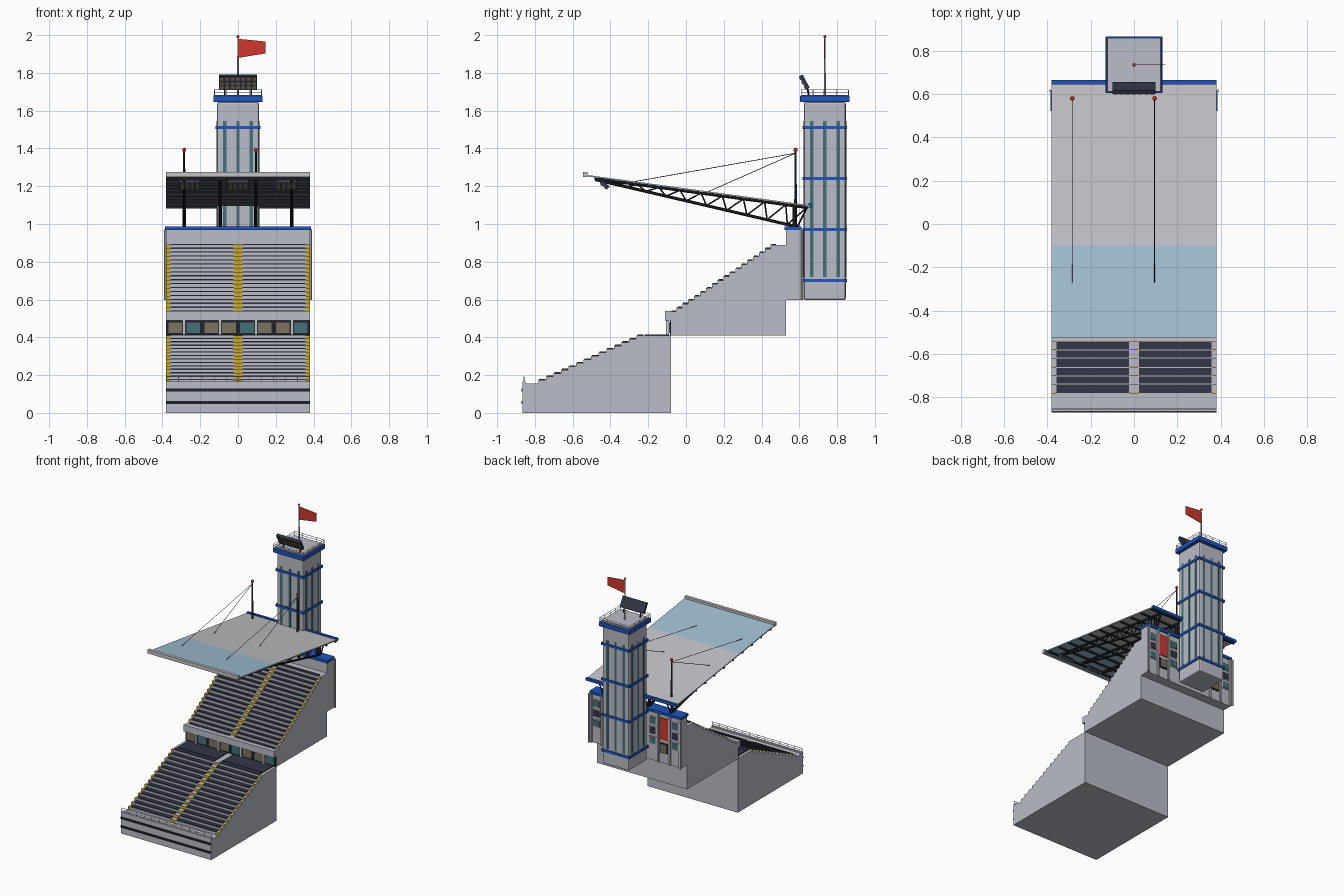
import bpy
import bmesh
from math import radians
from mathutils import Matrix, Vector

default_cube = bpy.data.objects.get("Cube")
if default_cube:
    bpy.data.objects.remove(default_cube, do_unlink=True)


def material(name, color):
    mat = bpy.data.materials.new(name)
    mat.use_nodes = True
    mat.diffuse_color = (*color, 1)
    shader = mat.node_tree.nodes["Principled BSDF"]
    shader.inputs["Base Color"].default_value = (*color, 1)
    shader.inputs["Roughness"].default_value = 0.8
    return mat


concrete = material("concrete grey", (.49, .51, .57))
steel = material("pale steel", (.55, .55, .58))
black = material("black steel", (.014, .016, .021))
navy = material("navy seats", (.032, .038, .062))
blue = material("bright blue", (.014, .09, .5))
red = material("red", (.62, .04, .027))
yellow = material("aisle yellow", (.6, .4, .025))
glazing = material("pale blue glazing", (.36, .53, .66))
teal = material("teal glass", (.06, .16, .19))
beige = material("warm beige", (.2, .17, .115))


class Part:
    """Collects simple solids into one named object of one colour."""

    def __init__(self, name, mat):
        self.name, self.mat, self.bm = name, mat, bmesh.new()

    def box(self, x, y, z, turn=None):
        # each argument is a (low, high) range
        size = Matrix.Diagonal((x[1] - x[0], y[1] - y[0], z[1] - z[0], 1))
        place = Matrix.Translation(((x[0] + x[1]) / 2, (y[0] + y[1]) / 2, (z[0] + z[1]) / 2))
        bmesh.ops.create_cube(self.bm, size=1, matrix=(turn or Matrix()) @ place @ size)
        return self

    def bar(self, a, b, r, r_end=None, sides=6):
        a, b = Vector(a), Vector(b)
        aim = (b - a).to_track_quat("Z", "Y").to_matrix().to_4x4()
        bmesh.ops.create_cone(self.bm, cap_ends=True, segments=sides, radius1=r,
                              radius2=r_end or r, depth=(b - a).length,
                              matrix=Matrix.Translation((a + b) / 2) @ aim)
        return self

    def ball(self, center, r):
        bmesh.ops.create_uvsphere(self.bm, u_segments=10, v_segments=6, radius=r,
                                  matrix=Matrix.Translation(center))
        return self

    def prism(self, profile, x0, x1):
        # extrudes a (y, z) outline across x
        face = self.bm.faces.new([self.bm.verts.new((x0, y, z)) for y, z in profile])
        moved = bmesh.ops.extrude_face_region(self.bm, geom=[face])["geom"]
        verts = [v for v in moved if isinstance(v, bmesh.types.BMVert)]
        bmesh.ops.translate(self.bm, verts=verts, vec=(x1 - x0, 0, 0))
        return self

    def done(self, bevel=0):
        bmesh.ops.recalc_face_normals(self.bm, faces=self.bm.faces[:])
        mesh = bpy.data.meshes.new(self.name)
        self.bm.to_mesh(mesh)
        self.bm.free()
        mesh.materials.append(self.mat)
        obj = bpy.data.objects.new(self.name, mesh)
        bpy.context.collection.objects.link(obj)
        if bevel:
            mod = obj.modifiers.new("soft edges", "BEVEL")
            mod.width, mod.segments = bevel, 2


W = .38                                   # half width of the stand
FRAMES = (-.285, -.095, .095, .285)       # truss and pillar positions
BLOCKS = ((-.358, -.024), (.024, .358))   # seat blocks
AISLES = ((-W, -.36), (-.02, .02), (.36, W))


def stepped_tier(name, start, run, rise, count, before, after):
    """Concrete steps with seats on the treads and yellow aisle risers."""
    y0, z0 = start
    steps = []
    seats, marks = Part(name + "_seats", navy), Part(name + "_aisle_marks", yellow)
    for i in range(count):
        y, z = y0 + i * run, z0 + i * rise
        steps += [(y, z), (y, z + rise)]
        for block in BLOCKS:
            seats.box(block, (y + .003, y + run - .004), (z + rise, z + rise + .006))
        for aisle in AISLES:
            marks.box(aisle, (y - .002, y + .002), (z, z + rise + .001))
    Part(name + "_concrete", concrete).prism(before + steps + after, -W, W).done()
    seats.done()
    marks.done()


# Lower and upper tiers
stepped_tier("lower_tier", (-.78, .155), .04, .0182, 14,
             [(-.865, 0), (-.865, .165), (-.85, .165), (-.85, .155)],
             [(-.08, .41), (-.08, 0)])
stepped_tier("upper_tier", (-.08, .515), .0312, .0208, 18,
             [(-.08, .41)], [(.53, .89), (.53, .41)])
deck = Part("concourse_floor", navy)
for block in BLOCKS:
    deck.box(block, (-.218, -.09), (.41, .416))
deck.done()

# Front wall stripes and handrail
stripes = Part("front_wall_stripes", black)
for z in (.055, .12):
    stripes.box((-W, W), (-.87, -.86), (z - .008, z + .008))
stripes.done()
rail = Part("front_handrail", steel)
for z in (.178, .192):
    rail.bar((-W, -.858, z), (W, -.858, z), .002)
for i in range(13):
    x = (i - 6) * .063
    rail.bar((x, -.858, .16), (x, -.858, .192), .002)
rail.done()

# Box row beneath the upper tier
Part("upper_tier_fascia", concrete).box((-W, W), (-.112, -.078), (.49, .54)).done()
Part("box_row_wall", black).box((-W, W), (-.086, -.079), (.41, .49)).done()
warm, cool = Part("lit_box_windows", beige), Part("teal_box_windows", teal)
for i in range(8):
    x = (i - 3.5) * .095
    pane = cool if i % 3 == 1 else warm
    pane.box((x - .036, x + .036), (-.091, -.085), (.422, .478))
warm.done()
cool.done()
pillars = Part("box_row_pillars", steel)
for x in FRAMES:
    pillars.box((x - .008, x + .008), (-.107, -.09), (.41, .49))
pillars.done()

# Rear wall with cap, downpipes, windows and red panels
Part("rear_wall", concrete).box((-W, W), (.53, .6), (.597, .97)).done()
Part("rear_wall_cap", blue).box((-.386, .386), (.522, .612), (.968, .988)).done()
pipes = Part("downpipes", steel)
ribs = Part("rear_wall_ribs", concrete)
frames, panes = Part("rear_window_frames", steel), Part("rear_window_panes", teal)
dark_panes = Part("rear_dark_panes", navy)
panels = Part("rear_red_panels", red)
vents, hoods = Part("rear_vents", beige), Part("rear_vent_frames", black)
for side in (-1, 1):
    pipes.bar((side * .386, .615, .597), (side * .386, .615, .97), .006, sides=8)
    for x in (.19, .285, .373):
        ribs.box((side * x - .007, side * x + .007), (.599, .612), (.597, .968))
    for x in (.1425, .332):
        c = side * x
        for row in range(3):
            z = .9 - row * .075
            frames.box((c - .031, c + .031), (.599, .605), (z - .03, z + .03))
            target = dark_panes if row == 1 else panes
            target.box((c - .025, c + .025), (.604, .608), (z - .024, z + .024))
    c = side * .2375
    panels.box((c - .036, c + .036), (.599, .607), (.775, .94))
    hoods.box((c - .032, c + .032), (.599, .606), (.675, .75))
    vents.box((c - .025, c + .025), (.605, .61), (.682, .743))
for item in (pipes, ribs, frames, panes, dark_panes, panels, vents, hoods):
    item.done()


# Sloping roof
def roof_z(y):
    return 1.1 + (.65 - y) * .136


def roof_sheet(name, mat, y0, y1):
    top = [(y0, roof_z(y0)), (y1, roof_z(y1))]
    under = [(y, z - .008) for y, z in reversed(top)]
    Part(name, mat).prism(top + under, -W, W).done()


roof_sheet("roof_glazing", glazing, -.53, -.1)
roof_sheet("roof_panel", steel, -.1, .65)
Part("front_gutter", steel).box((-W, W), (-.545, -.522), (1.248, 1.276)).done()
Part("rear_gutter", blue).box((-W, W), (.645, .665), (1.088, 1.108)).done()

# Cantilever trusses and purlins
truss, purlins = Part("roof_trusses", black), Part("roof_purlins", black)
BAYS = 10


def top_node(t):
    y = -.48 + t * 1.12
    return y, roof_z(y) - .014


def low_node(t):
    return -.48 + t * 1.07, 1.235 - t * .25


for x in FRAMES:
    truss.bar((x, *top_node(0)), (x, *top_node(1)), .008)
    truss.bar((x, *low_node(0)), (x, *low_node(1)), .008)
    truss.bar((x, .575, .985), (x, .575, 1.1), .011)
    for i in range(BAYS):
        foot = (x, *low_node((i + .5) / BAYS))
        truss.bar((x, *top_node(i / BAYS)), foot, .004)
        truss.bar(foot, (x, *top_node((i + 1) / BAYS)), .004)
    truss.bar((x, *low_node(1)), (x, *top_node(1)), .005)
for i in range(BAYS + 1):
    y, z = top_node(i / BAYS)
    purlins.box((-W, W), (y - .005, y + .005), (z - .006, z + .006))
truss.done()
purlins.done()

# Masts with stay cables
masts, tips, cables = Part("masts", navy), Part("mast_tips", red), Part("stay_cables", black)
for x in (FRAMES[0], FRAMES[2]):
    masts.bar((x, .58, .985), (x, .58, 1.39), .008, .005, 8)
    tips.ball((x, .58, 1.393), .011)
    for y in (-.27, .12):
        cables.bar((x, .58, 1.375), (x, y, roof_z(y)), .0018, sides=4)
for item in (masts, tips, cables):
    item.done()


# Tilted floodlight banks
def floodlight(name, center, width, height, tilt, cols, rows):
    turn = Matrix.Translation(center) @ Matrix.Rotation(radians(tilt), 4, "X")
    w, h = width / 2, height / 2
    Part(name + "_housing", navy).box((-w, w), (-.01, .01), (-h, h), turn).done()
    lamps = Part(name + "_lamps", beige)
    dx, dz = width / cols, height / rows
    for i in range(cols):
        for j in range(rows):
            x, z = -w + (i + .5) * dx, -h + (j + .5) * dz
            lamps.box((x - dx * .34, x + dx * .34), (-.015, -.009), (z - dz * .34, z + dz * .34), turn)
    lamps.done()


for label, x in (("right", -.255), ("middle", 0), ("left", .255)):
    floodlight(label + "_roof_floodlight", (x, -.43, 1.208), .11, .052, 48, 4, 2)
floodlight("tower_floodlight", (0, .627, 1.752), .2, .08, 28, 7, 3)
stand = Part("tower_floodlight_posts", black)
for x in (-.07, .07):
    stand.bar((x, .65, 1.68), (x, .64, 1.74), .005)
stand.done()

# Tower
TY = .735


def tower_ring(part, half, z0, z1):
    return part.box((-half, half), (TY - half, TY + half), (z0, z1))


tower_ring(Part("tower_shaft", concrete), .111, .597, 1.645).done(.01)
strips = Part("tower_glass_strips", teal)
for d in (-.07, 0, .07):
    strips.box((d - .009, d + .009), (TY - .114, TY + .114), (.72, 1.545))
    strips.box((-.114, .114), (TY + d - .009, TY + d + .009), (.72, 1.545))
strips.done()
bands = Part("tower_bands", blue)
for i in range(4):
    tower_ring(bands, .118, .692 + i * .27, .71 + i * .27)
bands.done()
tower_ring(Part("tower_cap", blue), .131, 1.645, 1.68).done(.005)
tower_ring(Part("tower_roof", concrete), .121, 1.66, 1.683).done()
rail = Part("tower_handrail", steel)
R = .125
corners = [(-R, TY - R), (R, TY - R), (R, TY + R), (-R, TY + R)]
for i, a in enumerate(corners):
    b = corners[(i + 1) % 4]
    for z in (1.695, 1.71):
        rail.bar((*a, z), (*b, z), .0018, sides=4)
    for t in (0, .25, .5, .75):
        p = Vector(a).lerp(Vector(b), t)
        rail.bar((*p, 1.68), (*p, 1.71), .002, sides=4)
rail.done()

# Flag
Part("flagpole", steel).bar((0, TY, 1.68), (0, TY, 1.99), .006, .003, 8).done()
Part("flagpole_tip", red).ball((0, TY, 1.992), .008).done()
flag = Part("flag", red)
outline = [(.003, 1.88), (.145, 1.903), (.145, 1.966), (.003, 1.98)]
cloth = flag.bm.faces.new([flag.bm.verts.new((x, TY - .002, z)) for x, z in outline])
back = bmesh.ops.extrude_face_region(flag.bm, geom=[cloth])["geom"]
bmesh.ops.translate(flag.bm, vec=(0, .004, 0), verts=[v for v in back if isinstance(v, bmesh.types.BMVert)])
flag.done()
